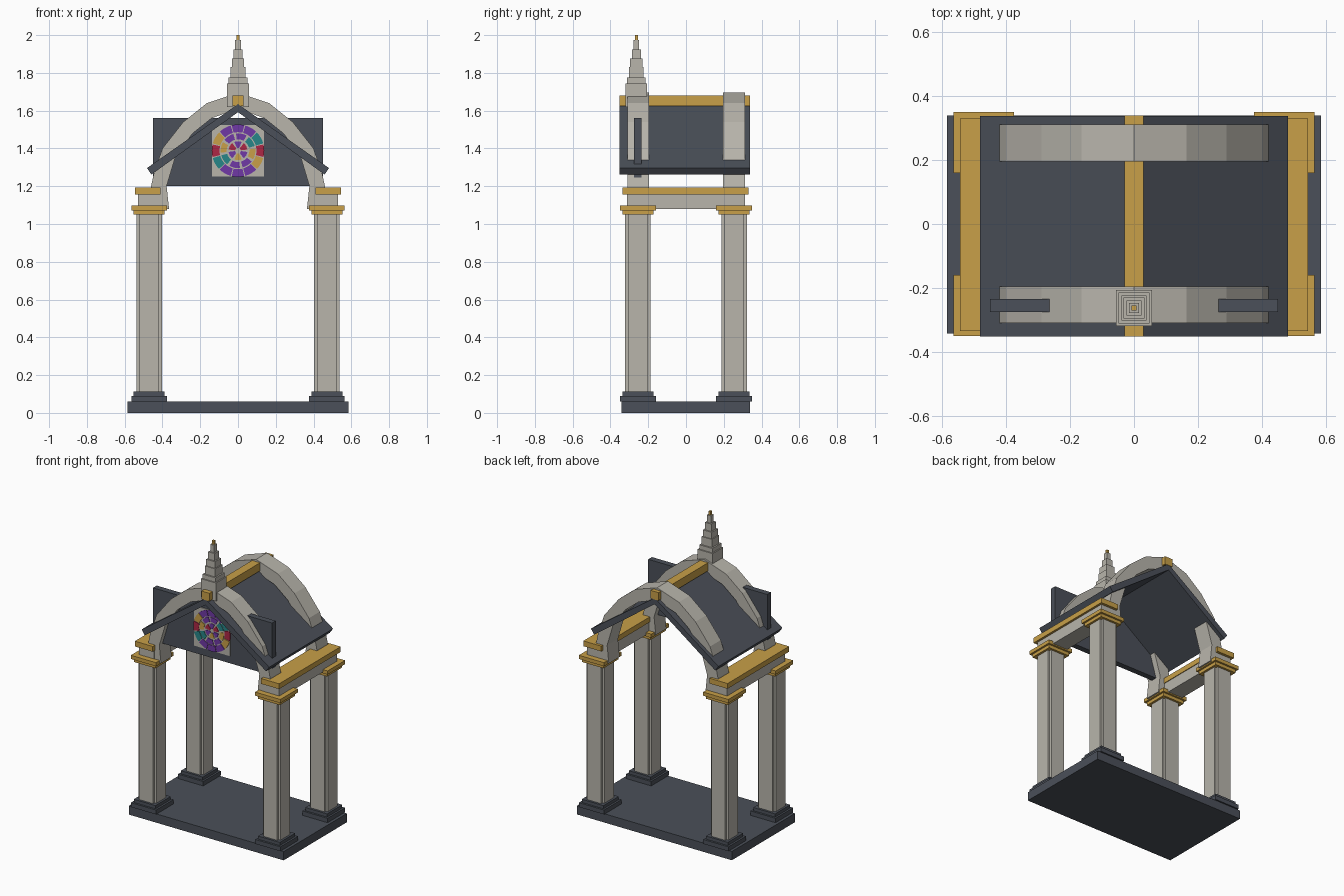
import bpy, bmesh
from math import sin, cos, pi

cube = bpy.data.objects.get("Cube")
if cube:
    bpy.data.objects.remove(cube, do_unlink=True)


def material(name, r, g, b):
    m = bpy.data.materials.new(name)
    m.use_nodes = True
    m.diffuse_color = (r, g, b, 1)
    bsdf = next(n for n in m.node_tree.nodes if n.type == 'BSDF_PRINCIPLED')
    bsdf.inputs["Base Color"].default_value = (r, g, b, 1)
    bsdf.inputs["Roughness"].default_value = 0.8
    return m


stone = material("pale stone", 0.48, 0.46, 0.41)
slate = material("dark slate", 0.07, 0.08, 0.1)
gold = material("gold", 0.58, 0.35, 0.065)
purple = material("purple glass", 0.16, 0.04, 0.38)
red = material("red glass", 0.42, 0.02, 0.06)
teal = material("teal glass", 0.02, 0.24, 0.25)


def finish(name, bm, mats):
    bmesh.ops.recalc_face_normals(bm, faces=bm.faces[:])
    me = bpy.data.meshes.new(name)
    bm.to_mesh(me)
    bm.free()
    for m in mats:
        me.materials.append(m)
    ob = bpy.data.objects.new(name, me)
    bpy.context.collection.objects.link(ob)
    return ob


def add_box(bm, x, y, z):
    """Box from (min, max) pairs."""
    v = bmesh.ops.create_cube(bm, size=1)["verts"]
    for p in v:
        p.co = [lo + (c + 0.5) * (hi - lo) for c, (lo, hi) in zip(p.co, (x, y, z))]


def box(name, x, y, z, mat):
    bm = bmesh.new()
    add_box(bm, x, y, z)
    return finish(name, bm, [mat])


def block(name, cx, cy, half, z, mat):
    return box(name, (cx - half, cx + half), (cy - half, cy + half), z, mat)


def prisms(name, outlines, y0, y1, mats, pick=lambda i: 0):
    """Extrude x-z outlines between two y planes."""
    bm = bmesh.new()
    for i, pts in enumerate(outlines):
        a = [bm.verts.new((x, y0, z)) for x, z in pts]
        b = [bm.verts.new((x, y1, z)) for x, z in pts]
        faces = [bm.faces.new(a), bm.faces.new(b[::-1])]
        for k in range(len(pts)):
            n = (k + 1) % len(pts)
            faces.append(bm.faces.new((a[k], b[k], b[n], a[n])))
        for f in faces:
            f.material_index = pick(i)
    return finish(name, bm, mats)


# Floor slab
box("floor_slab", (-0.585, 0.585), (-0.342, 0.34), (0, 0.06), slate)

# Columns with notched corners, stepped bases and capitals
for sx, side in ((-1, "right"), (1, "left")):
    cx = sx * 0.47
    for cy, end in ((-0.255, "front"), (0.255, "back")):
        tag = end + "_" + side
        block("base_lower_" + tag, cx, cy, 0.095, (0.06, 0.09), slate)
        block("base_upper_" + tag, cx, cy, 0.082, (0.09, 0.112), slate)
        bm = bmesh.new()
        for hx, hy in ((0.067, 0.052), (0.052, 0.067)):
            add_box(bm, (cx - hx, cx + hx), (cy - hy, cy + hy), (0.11, 1.06))
        finish("column_" + tag, bm, [stone])
        block("capital_lower_" + tag, cx, cy, 0.082, (1.05, 1.072), gold)
        block("capital_upper_" + tag, cx, cy, 0.095, (1.072, 1.097), gold)
    # Side beam and its gilded cornice
    xs = sorted((sx * 0.415, sx * 0.53))
    box("side_beam_" + side, xs, (-0.312, 0.312), (1.08, 1.157), stone)
    xs = sorted((sx * 0.41, sx * 0.545))
    box("cornice_" + side, xs, (-0.335, 0.33), (1.157, 1.193), gold)

# Arched ribs
outer = [(0.47, 1.08), (0.46, 1.2), (0.445, 1.27), (0.4, 1.4), (0.29, 1.54), (0.165, 1.64)]
inner = [(0.14, 1.56), (0.24, 1.48), (0.33, 1.36), (0.378, 1.2), (0.365, 1.08)]
mirror = lambda pts: [(-x, z) for x, z in reversed(pts)]
rib = outer + [(0, 1.695)] + mirror(outer) + mirror(inner) + [(0, 1.61)] + inner
prisms("front_rib", [rib], -0.31, -0.195, [stone])
prisms("back_rib", [rib], 0.195, 0.312, [stone])

# Gable roof and ridge beam
slope = [(0, 1.635), (0.482, 1.296), (0.458, 1.262), (0, 1.592)]
prisms("roof", [slope, mirror(slope)], -0.352, 0.338, [slate])
box("ridge_beam", (-0.03, 0.03), (-0.352, 0.34), (1.625, 1.68), gold)

# Front gable panel
box("gable_panel", (-0.45, 0.45), (-0.275, -0.235), (1.2, 1.56), slate)

# Stained glass rose window
cz = 1.388
box("window_plate", (-0.137, 0.137), (-0.28, -0.274), (cz - 0.137, cz + 0.137), stone)


def ring(name, count, r0, r1, gap, order, mats, turn=0):
    pieces = []
    for i in range(count):
        a0 = 2 * pi * (i - 0.5 + gap) / count + turn
        a1 = 2 * pi * (i + 0.5 - gap) / count + turn
        angs = [a0 + (a1 - a0) * k / 4 for k in range(5)]
        pts = [(r1 * sin(a), cz + r1 * cos(a)) for a in angs]
        pts += [(r0 * sin(a), cz + r0 * cos(a)) for a in reversed(angs)]
        pieces.append(pts)
    prisms(name, pieces, -0.284, -0.279, mats, lambda i: order[i % len(order)])


glass = [purple, red, teal, gold]
ring("outer_petals", 12, 0.098, 0.139, 0.04, (0, 0, 2, 1, 3, 0), glass)
ring("middle_petals", 8, 0.06, 0.092, 0.1, (0, 2, 3, 0), glass, 0.2)
ring("inner_petals", 6, 0.015, 0.05, 0.12, (0, 1, 0, 3), glass)

# Stepped spire with finial
levels = [(0.057, 1.62), (0.049, 1.745), (0.039, 1.775), (0.033, 1.83),
          (0.024, 1.875), (0.015, 1.925), (0.008, 1.975)]
tops = [z for _, z in levels[1:]] + [2.0]
for i, ((half, z0), z1) in enumerate(zip(levels, tops)):
    last = i == len(levels) - 1
    name = "spire_finial" if last else "spire_step_%d" % (i + 1)
    block(name, 0, -0.263, half, (z0, z1), gold if last else stone)
